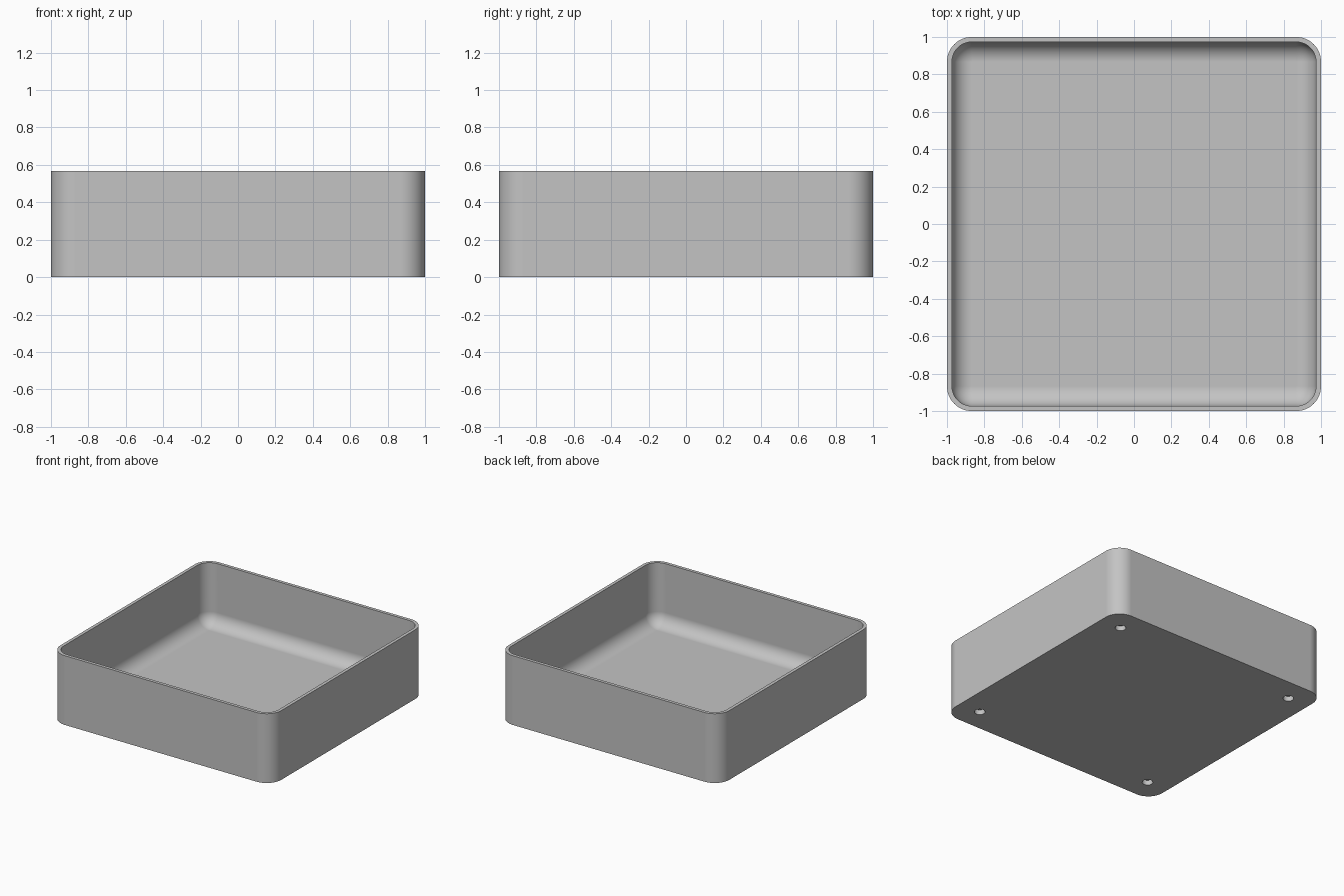
import bpy, bmesh, math

cube = bpy.data.objects.get("Cube")
if cube:
    bpy.data.objects.remove(cube, do_unlink=True)

# Main dimensions
HEIGHT, WALL, FLOOR = 0.567, 0.0267, 0.06
CORNER, SEGS = 0.133, 14
HOLE_RADIUS, HOLE_DEPTH, HOLE_POS = 0.04, 0.04, 0.813

grey = bpy.data.materials.new("plain grey")
grey.use_nodes = True
colour = (0.55, 0.55, 0.55, 1)
grey.diffuse_color = colour
grey.node_tree.nodes["Principled BSDF"].inputs["Base Color"].default_value = colour


def rounded_ring(bm, half, radius, z):
    """Vertices of a rounded square outline."""
    ring = []
    for corner in range(4):
        mid = math.radians(45 + 90 * corner)
        cx = math.copysign(half - radius, math.cos(mid))
        cy = math.copysign(half - radius, math.sin(mid))
        for i in range(SEGS + 1):
            a = math.pi / 2 * (corner + i / SEGS)
            ring.append(bm.verts.new((cx + radius * math.cos(a), cy + radius * math.sin(a), z)))
    return ring


# Tray: outer wall, rim, inner wall and rounded inner floor edge in one loft
bm = bmesh.new()
inner = 1 - WALL
fillet = CORNER - WALL
rings = [rounded_ring(bm, 1, CORNER, 0),
         rounded_ring(bm, 1, CORNER, HEIGHT),
         rounded_ring(bm, inner, fillet, HEIGHT)]
for i in range(SEGS + 1):
    t = math.pi / 2 * i / SEGS
    r = fillet * math.cos(t)
    rings.append(rounded_ring(bm, inner - fillet + r, r, FLOOR + fillet * (1 - math.sin(t))))
for low, high in zip(rings, rings[1:]):
    n = len(low)
    for i in range(n):
        j = (i + 1) % n
        bm.faces.new((low[i], low[j], high[j], high[i]))
bm.faces.new(rings[0][::-1])
bm.faces.new(rings[-1])
bmesh.ops.remove_doubles(bm, verts=bm.verts[:], dist=0.00001)
bmesh.ops.recalc_face_normals(bm, faces=bm.faces[:])
mesh = bpy.data.meshes.new("tray")
bm.to_mesh(mesh)
bm.free()
tray = bpy.data.objects.new("tray", mesh)
bpy.context.collection.objects.link(tray)
mesh.materials.append(grey)

# Round blind holes under the four corners
for sx in (-1, 1):
    for sy in (-1, 1):
        bpy.ops.mesh.primitive_cylinder_add(vertices=32, radius=HOLE_RADIUS, depth=2 * HOLE_DEPTH,
                                            location=(sx * HOLE_POS, sy * HOLE_POS, 0))
        cutter = bpy.context.object
        cutter.name = "hole_cutter"
        cutter.hide_render = True
        cutter.data.materials.append(grey)
        bpy.context.view_layer.objects.active = tray
        cut = tray.modifiers.new("hole", 'BOOLEAN')
        cut.operation = 'DIFFERENCE'
        cut.solver = 'EXACT'
        cut.object = cutter
        bpy.ops.object.modifier_apply(modifier=cut.name)
        bpy.data.objects.remove(cutter, do_unlink=True)

# Smooth curved surfaces, crisp rim and base
bpy.ops.object.select_all(action='DESELECT')
tray.select_set(True)
bpy.context.view_layer.objects.active = tray
bpy.ops.object.shade_smooth_by_angle(angle=math.radians(30))
weighted = tray.modifiers.new("even_shading", 'WEIGHTED_NORMAL')
weighted.keep_sharp = True
